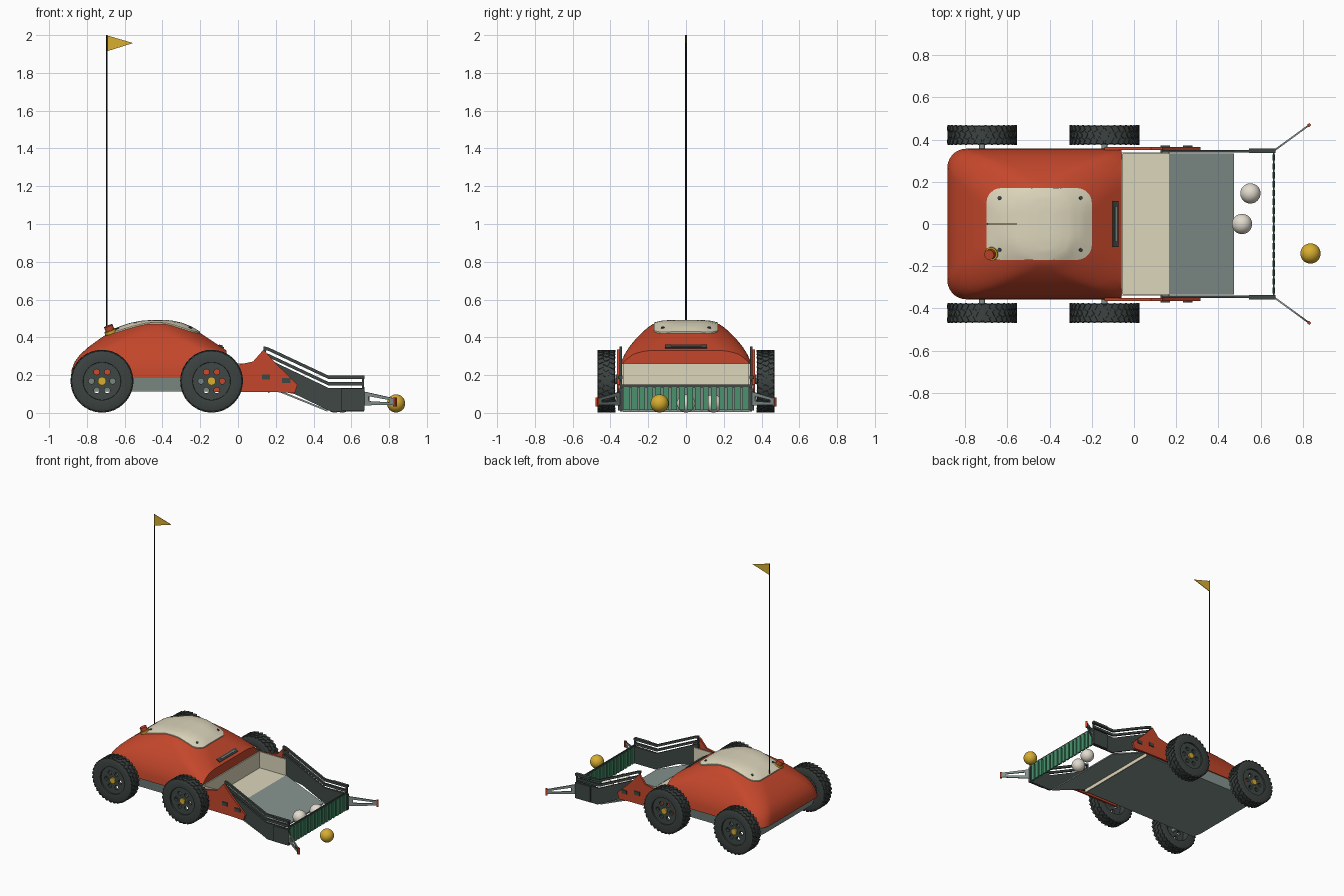
import bpy, bmesh, math
from math import sin, cos, pi
from mathutils import Matrix, Vector
from mathutils.bvhtree import BVHTree

cube = bpy.data.objects.get("Cube")
if cube:
    bpy.data.objects.remove(cube, do_unlink=True)


def material(name, *rgb):
    m = bpy.data.materials.new(name)
    m.use_nodes = True
    m.diffuse_color = (*rgb, 1)
    m.node_tree.nodes["Principled BSDF"].inputs["Base Color"].default_value = (*rgb, 1)
    return m


RED = material("rust red", .55, .062, .024)
BONE = material("bone", .72, .67, .5)
GREY = material("sage grey", .24, .3, .275)
DARK = material("charcoal", .05, .064, .06)
TYRE = material("tyre black", .045, .056, .053)
BLACK = material("black", .012, .014, .014)
GREEN = material("green", .065, .29, .15)
GOLD = material("gold", .68, .42, .03)
PALE = material("pale ball", .76, .71, .62)


def add(name, mesh, mat=None, loc=(0, 0, 0), rot=(0, 0, 0)):
    ob = bpy.data.objects.new(name, mesh)
    bpy.context.collection.objects.link(ob)
    ob.location, ob.rotation_euler = loc, rot
    if mat and not mesh.materials:
        mesh.materials.append(mat)
    return ob


def finish(name, bm, mat, smooth=False, **kw):
    bmesh.ops.recalc_face_normals(bm, faces=bm.faces)
    mesh = bpy.data.meshes.new(name)
    bm.to_mesh(mesh)
    bm.free()
    ob = add(name, mesh, mat, **kw)
    if smooth:
        bpy.ops.object.select_all(action='DESELECT')
        ob.select_set(True)
        bpy.context.view_layer.objects.active = ob
        bpy.ops.object.shade_smooth_by_angle(angle=math.radians(35))
    return ob


def box(name, mat, x, y, z, **kw):
    """Box from (low, high) ranges."""
    bm = bmesh.new()
    size = [b - a for a, b in (x, y, z)]
    mid = [(a + b) / 2 for a, b in (x, y, z)]
    bmesh.ops.create_cube(bm, size=1, matrix=Matrix.Translation(mid) @ Matrix.Diagonal((*size, 1)))
    return finish(name, bm, mat, **kw)


def rod(name, mat, r, length, loc, rot=(0, 0, 0), segs=24):
    bm = bmesh.new()
    bmesh.ops.create_cone(bm, cap_ends=True, segments=segs, radius1=r, radius2=r, depth=length)
    return finish(name, bm, mat, True, loc=loc, rot=rot)


def prism(name, mat, pts, y0, y1):
    """Side profile (x, z) extruded across y."""
    bm = bmesh.new()
    f = bm.faces.new([bm.verts.new((x, y0, z)) for x, z in pts])
    new = bmesh.ops.extrude_face_region(bm, geom=[f])["geom"]
    bmesh.ops.translate(bm, vec=(0, y1 - y0, 0), verts=[v for v in new if isinstance(v, bmesh.types.BMVert)])
    return finish(name, bm, mat)


def pierced(name, loops, thickness):
    """Flat mesh plate; loops after the first are holes."""
    cu = bpy.data.curves.new(name, 'CURVE')
    cu.dimensions, cu.fill_mode, cu.extrude = '2D', 'BOTH', thickness / 2
    for loop in loops:
        sp = cu.splines.new('POLY')
        sp.points.add(len(loop) - 1)
        for p, (x, y) in zip(sp.points, loop):
            p.co = (x, y, 0, 1)
        sp.use_cyclic_u = True
    ob = add(name + "_outline", cu)
    mesh = bpy.data.meshes.new_from_object(ob.evaluated_get(bpy.context.evaluated_depsgraph_get()))
    bpy.data.objects.remove(ob, do_unlink=True)
    mesh.name = name
    return mesh


def circle(r, n, cx=0, cy=0):
    return [(cx + r * cos(2 * pi * i / n), cy + r * sin(2 * pi * i / n)) for i in range(n)]


def round_rect(x0, x1, hy, r, n=10):
    """Rounded rectangle with its straight sides subdivided too."""
    corners = ((x1 - r, hy - r), (x0 + r, hy - r), (x0 + r, r - hy), (x1 - r, r - hy))
    pts = []
    for k, c in enumerate(corners):
        arc = [Vector(c) + r * Vector((cos(a), sin(a))) for a in ((k + i / n) * pi / 2 for i in range(n + 1))]
        a = (k + 1) * pi / 2
        target = Vector(corners[(k + 1) % 4]) + r * Vector((cos(a), sin(a)))
        pts += arc + [arc[-1].lerp(target, i / n) for i in range(1, n)]
    return pts


def loft(bm, rings):
    rows = [[bm.verts.new(p) for p in ring] for ring in rings]
    for a, b in zip(rows, rows[1:]):
        for i in range(len(a)):
            j = (i + 1) % len(a)
            bm.faces.new((a[i], a[j], b[j], b[i]))
    return rows


# Domed shell, cut flat where it meets the bin
levels = [(.185, -.885, .03, .357), (.23, -.88, .02, .353), (.27, -.865, 0, .343), (.31, -.835, -.03, .325),
          (.35, -.79, -.09, .3), (.39, -.735, -.15, .267), (.42, -.69, -.195, .238), (.45, -.63, -.245, .205),
          (.47, -.57, -.295, .175), (.481, -.51, -.345, .13), (.485, -.46, -.38, .08)]
bm = bmesh.new()
rows = loft(bm, [[(x, y, z) for x, y in round_rect(a, b, h, min(.09 + .3 * (z - .185), h * .9, (b - a) * .45))]
                 for z, a, b, h in levels])
bm.faces.new(rows[0])
bm.faces.new(rows[-1])
bmesh.ops.bisect_plane(bm, geom=bm.verts[:] + bm.edges[:] + bm.faces[:], plane_co=(-.06, 0, 0),
                       plane_no=(1, 0, 0), clear_outer=True)
bmesh.ops.holes_fill(bm, edges=[e for e in bm.edges if e.is_boundary])
bmesh.ops.recalc_face_normals(bm, faces=bm.faces)
tree = BVHTree.FromBMesh(bm)
finish("body_shell", bm, RED, True)


def on_shell(x, y):
    hit, normal, _, _ = tree.ray_cast(Vector((x, y, 1)), Vector((0, 0, -1)))
    return hit, normal, normal.to_track_quat('Z', 'Y').to_euler()


# Access lid hugging the shell, with screws
outline = round_rect(-.7, -.2, .17, .07)
bm = bmesh.new()
rings = []
for k in [1, 1] + [1 - i / 16 for i in range(1, 16)]:
    lift = -.004 if not rings else .007
    flat = [(-.45 + (x + .45) * k, y * k) for x, y in outline]
    rings.append([(x, y, on_shell(x, y)[0].z + lift) for x, y in flat])
bm.faces.new(loft(bm, rings)[-1])
finish("access_lid", bm, BONE, True)
for x in (-.635, -.255):
    for y in (-.122, .122):
        p, n, r = on_shell(x, y)
        rod("lid_screw", DARK, .009, .008, p + n * .007, r, 12)

# Stop button, front handle, flag
p, n, r = on_shell(-.672, -.14)
rod("button_collar", GOLD, .032, .016, p + n * .008, r)
rod("stop_button", RED, .024, .036, p + n * .024, r)
p, n, r = on_shell(-.09, 0)
tilt = (0, math.atan2(n.x, n.z), 0)
box("handle_recess", DARK, (-.015, .015), (-.11, .11), (-.004, .006), loc=p, rot=tilt)
box("handle_bar", GREY, (-.004, .004), (-.08, .08), (.005, .011), loc=p, rot=tilt)
rod("flag_pole", BLACK, .004, 1.58, (-.695, 0, 1.21), segs=10)
prism("flag", GOLD, [(-.692, 1.915), (-.555, 1.958), (-.692, 1.998)], -.002, .002)

# Chassis skirt and underside
bm = bmesh.new()
rows = loft(bm, [[(x, y, z) for x, y in round_rect(-a, -.066, h, .06)]
                 for z, a, h in ((.118, .845, .335), (.187, .872, .35))])
for row in rows:
    bm.faces.new(row)
finish("chassis_skirt", bm, GREY)
box("under_pan", GREY, (-.83, .16), (-.335, .335), (.113, .122))

# Collection bin and ramp
box("bin_floor", BONE, (-.06, .168), (-.34, .34), (.121, .14))
box("bin_lip", BONE, (.16, .168), (-.335, .335), (.104, .13))
box("bin_back", BONE, (-.062, -.052), (-.335, .335), (.13, .262))
prism("ramp", GREY, [(.165, .142), (.475, .016), (.475, .006), (.165, .132)], -.335, .335)


def rail_path(drop, h):
    top = [(.135, .352 - drop), (.16, .347 - drop), (.48, .197 - drop), (.668, .197 - drop)]
    return top + [(x, z - h) for x, z in reversed(top)]


for s in (1, -1):
    box("bin_side", BONE, (-.06, .165), sorted((s * .332, s * .34)), (.13, .262))
    # Red arm plates and their fixing blocks
    prism("arm_plate", RED, [(-.14, .112), (-.14, .235), (0, .255), (.08, .272), (.135, .335), (.2, .262),
                             (.315, .15), (.3, .105), (.2, .11)], s * .352, s * .366)
    for x, z in ((.148, .19), (.255, .172)):
        box("fixing_block", DARK, (x - .022, x + .022), sorted((s * .34, s * .372)), (z - .013, z + .013))
    # Intake side panels, rails and end posts
    prism("side_panel", DARK, [(.135, .29), (.17, .28), (.48, .132), (.668, .132), (.668, .008), (.49, .008),
                               (.3, .1), (.135, .13)], s * .338, s * .35)
    for drop in (0, .034):
        prism("guard_rail", DARK, rail_path(drop, .018), s * .338, s * .352)
    for x, z0, z1 in ((.136, .27, .345), (.656, .12, .19)):
        box("rail_post", DARK, (x, x + .012), sorted((s * .34, s * .35)), (z0, z1))
    box("end_block", DARK, (.545, .67), sorted((s * .337, s * .359)), (.012, .13))
    box("end_cap", DARK, (.545, .67), sorted((s * .337, s * .359)), (.18, .197))
    # Splayed guide arms
    arm = pierced("guide_arm", [[(0, .04), (0, .112), (.2, .076), (.2, .042)],
                                [(.03, .062), (.03, .088), (.165, .068), (.165, .056)]], .008)
    add("guide_arm", arm, GREY, (.67, s * .352, 0), (pi / 2, 0, s * .63))
    box("guide_tip", RED, (.192, .206), (-.007, .007), (.034, .082), loc=(.67, s * .352, 0), rot=(0, 0, s * .63))

# Green strip curtain
box("curtain_bar", DARK, (.66, .666), (-.345, .345), (.134, .15))
for i in range(16):
    y = -.315 + i * .042
    box("curtain_strip", GREEN, (.657, .669), (y - .015, y + .015), (.014, .138))

# Wheel meshes, axle along local z
bm = bmesh.new()
section = [(.1, -.042), (.15, -.046), (.161, -.04), (.161, .04), (.15, .046), (.1, .042), (.096, 0), (.1, -.042)]
loft(bm, [[(x, y, z) for x, y in circle(r, 48)] for r, z in section])
bmesh.ops.remove_doubles(bm, verts=bm.verts, dist=.0001)
for i in range(32):
    for row in (-1, 0, 1):
        turn = Matrix.Rotation((i + row % 2 * .5) * 2 * pi / 32, 4, 'Z')
        place = Matrix.Translation((.162, 0, row * .031)) @ Matrix.Rotation(.5 * (row or (-1) ** i), 4, 'X')
        bmesh.ops.create_cube(bm, size=1, matrix=turn @ place @ Matrix.Diagonal((.007, .021, .026, 1)))
tyre = finish("tyre", bm, TYRE, True)
tyre_mesh = tyre.data
bpy.data.objects.remove(tyre)
holes = [circle(.015, 16, *c) for c in circle(.056, 6)]
disc_mesh = pierced("wheel_disc", [circle(.102, 48)] + holes, .02)

for x in (-.72, -.14):
    for s in (1, -1):
        turn = (s * -pi / 2, 0, 0)
        add("tyre", tyre_mesh, TYRE, (x, s * .422, .168), turn)
        add("wheel_disc", disc_mesh, DARK, (x, s * .443, .168), turn)
        rod("hub_cap", GOLD, .022, .03, (x, s * .449, .168), turn)
        rod("axle", GREY, .014, .1, (x, s * .385, .168), turn)

# Balls
for x, y, mat in ((.837, -.14, GOLD), (.552, .145, PALE), (.512, 0, PALE)):
    bm = bmesh.new()
    bmesh.ops.create_uvsphere(bm, u_segments=32, v_segments=16, radius=.048)
    finish("ball", bm, mat, True, loc=(x, y, .05))
